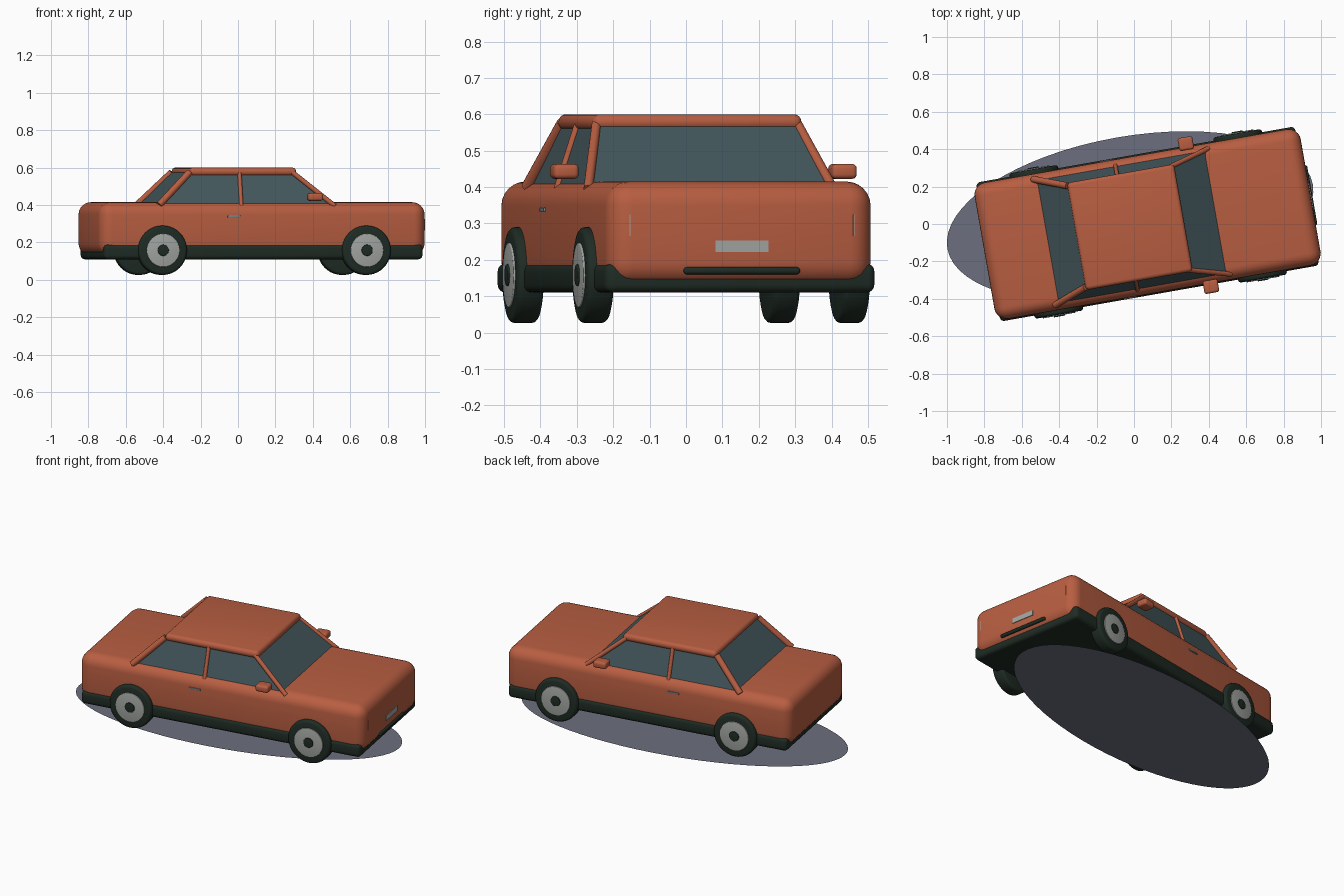
import bpy, bmesh, math
from mathutils import Matrix, Vector

cube = bpy.data.objects.get("Cube")
if cube:
    bpy.data.objects.remove(cube, do_unlink=True)

# The car is parked at a slight angle
PLACE = Matrix.Translation((0.0725, 0, 0)) @ Matrix.Rotation(math.radians(10), 4, "Z")


def material(name, r, g, b):
    m = bpy.data.materials.new(name)
    m.use_nodes = True
    m.diffuse_color = (r, g, b, 1)
    m.node_tree.nodes["Principled BSDF"].inputs["Base Color"].default_value = (r, g, b, 1)
    return m


paint = material("orange paint", 0.48, 0.112, 0.053)
rubber = material("dark green rubber", 0.014, 0.025, 0.018)
glass = material("tinted glass", 0.06, 0.1, 0.112)
metal = material("grey metal", 0.37, 0.385, 0.37)
steel = material("dull steel", 0.2, 0.23, 0.24)
ground = material("blue grey", 0.15, 0.162, 0.21)


def finish(name, bm, mat, smooth=True):
    mesh = bpy.data.meshes.new(name)
    bmesh.ops.recalc_face_normals(bm, faces=bm.faces)
    bm.to_mesh(mesh)
    bm.free()
    ob = bpy.data.objects.new(name, mesh)
    bpy.context.collection.objects.link(ob)
    mesh.materials.append(mat)
    ob.matrix_world = PLACE
    if smooth:
        bpy.ops.object.select_all(action="DESELECT")
        ob.select_set(True)
        bpy.context.view_layer.objects.active = ob
        bpy.ops.object.shade_smooth_by_angle(angle=math.radians(35))
    return ob


def box(name, centre, size, mat, radius=0, segments=4):
    bm = bmesh.new()
    bmesh.ops.create_cube(bm, size=1)
    bmesh.ops.scale(bm, vec=size, verts=bm.verts)
    if radius:
        bmesh.ops.bevel(bm, geom=bm.edges[:], offset=radius, segments=segments,
                        profile=0.5, affect="EDGES")
    bmesh.ops.translate(bm, vec=centre, verts=bm.verts)
    return finish(name, bm, mat)


def rod(name, start, end, radius, mat, sides=16, bevel=0):
    """Cylinder between two points, optionally with rounded rims."""
    start, end = Vector(start), Vector(end)
    axis = end - start
    bm = bmesh.new()
    bmesh.ops.create_cone(bm, cap_ends=True, segments=sides, radius1=radius,
                          radius2=radius, depth=axis.length)
    if bevel:
        rims = [e for e in bm.edges if any(len(f.verts) > 4 for f in e.link_faces)]
        bmesh.ops.bevel(bm, geom=rims, offset=bevel, segments=3, profile=0.5, affect="EDGES")
    turn = axis.to_track_quat("Z", "Y").to_matrix().to_4x4()
    bmesh.ops.transform(bm, matrix=Matrix.Translation((start + end) / 2) @ turn, verts=bm.verts)
    return finish(name, bm, mat)


# Lower body and the dark sill that wraps it
box("body", (0, 0, 0.272), (1.77, 0.74, 0.286), paint, 0.066, 6)
box("sill_trim", (0, 0, 0.15), (1.73, 0.754, 0.08), rubber, 0.022)

# Glass cabin tapering to the roof
BASE_Z, TOP_Z = 0.4, 0.575
base_rear, base_front, base_half = -0.555, 0.385, 0.335
top_rear, top_front, top_half = -0.385, 0.18, 0.278
bm = bmesh.new()
bmesh.ops.create_cube(bm, size=2)
for v in bm.verts:
    up, front = v.co.z > 0, v.co.x > 0
    v.co.x = (top_front if front else top_rear) if up else (base_front if front else base_rear)
    v.co.y *= top_half if up else base_half
    v.co.z = TOP_Z if up else BASE_Z
finish("cabin_glass", bm, glass, smooth=False)
box("roof", (-0.096, 0, 0.578), (0.58, 0.582, 0.044), paint, 0.02)

# Nose details
box("number_plate", (0.884, 0, 0.237), (0.01, 0.148, 0.031), metal)
box("lower_grille", (0.884, 0, 0.17), (0.02, 0.325, 0.02), rubber, 0.009, 3)

for side, label in ((1, "left"), (-1, "right")):
    # Roof pillars
    rod(f"front_pillar_{label}", (0.392, side * 0.342, 0.395), (0.172, side * 0.28, 0.575),
        0.013, paint)
    rod(f"middle_pillar_{label}", (-0.115, side * 0.338, 0.395), (-0.115, side * 0.28, 0.575),
        0.011, paint)
    rod(f"rear_pillar_{label}", (-0.562, side * 0.342, 0.4), (-0.385, side * 0.275, 0.575),
        0.018, paint)
    # Mirror, door handle and headlight strip
    box(f"mirror_{label}", (0.276, side * 0.388, 0.443), (0.08, 0.07, 0.041), paint, 0.013)
    box(f"door_handle_{label}", (-0.16, side * 0.37, 0.338), (0.07, 0.012, 0.011), steel, 0.003, 2)
    box(f"headlight_strip_{label}", (0.883, side * 0.312, 0.295), (0.006, 0.003, 0.06), metal)
    # Wheels
    for x, end in ((0.557, "front"), (-0.55, "rear")):
        def disc(part, inner, outer, radius, mat, bevel=0):
            rod(f"{end}_{part}_{label}", (x, side * inner, 0.158), (x, side * outer, 0.158),
                radius, mat, 40, bevel)
        disc("tyre", 0.32, 0.395, 0.132, rubber, 0.015)
        disc("rim", 0.36, 0.4, 0.089, metal, 0.003)
        disc("hub_cap", 0.38, 0.405, 0.03, rubber, 0.003)

# Flat oval on the ground
bm = bmesh.new()
bmesh.ops.create_circle(bm, cap_ends=True, segments=64, radius=1)
bmesh.ops.scale(bm, vec=(0.992, 0.428, 1), verts=bm.verts)
bmesh.ops.translate(bm, vec=(-0.085, 0.056, 0), verts=bm.verts)
finish("ground_oval", bm, ground, smooth=False)
